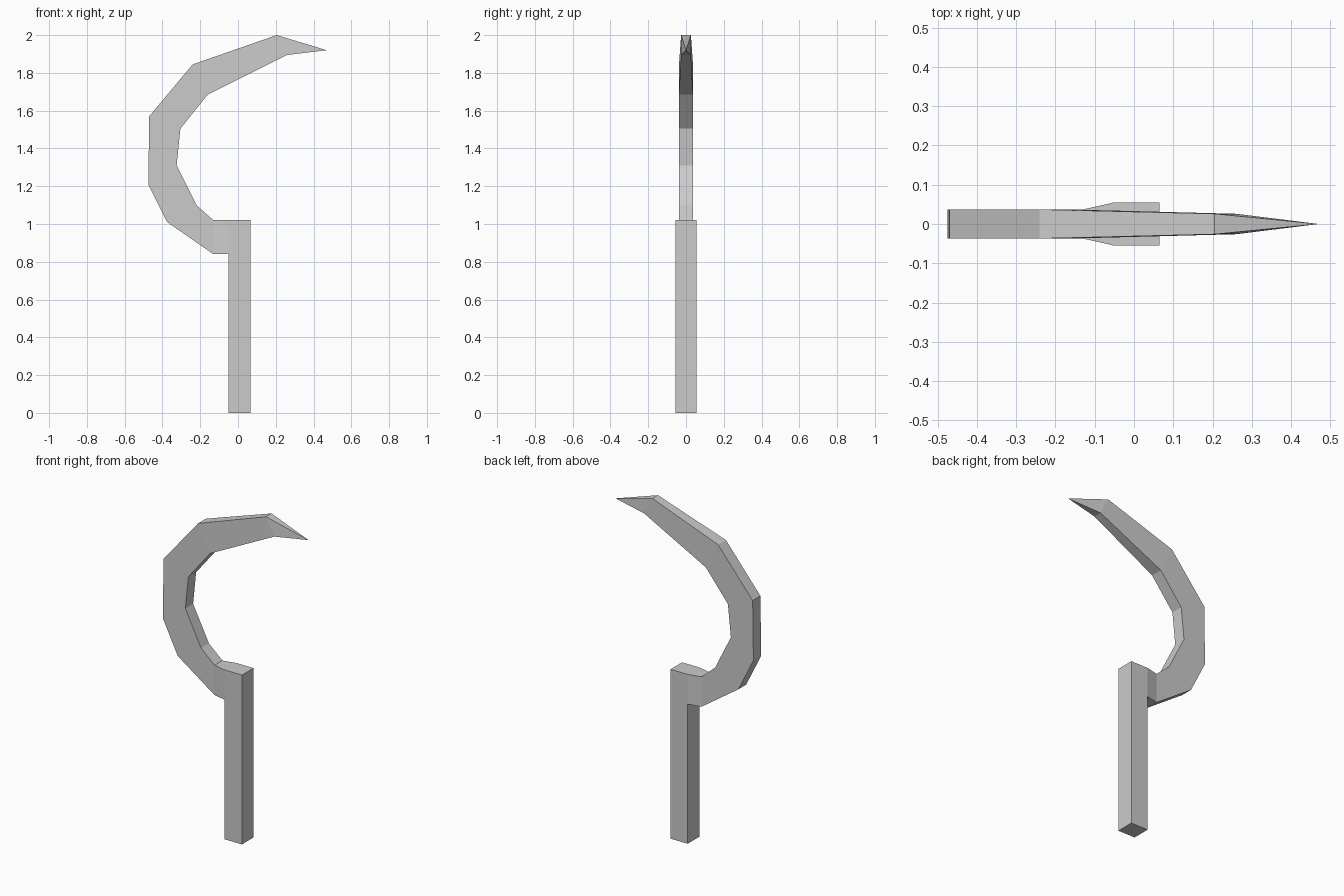
import bpy, bmesh
from mathutils import Vector

cube = bpy.data.objects.get("Cube")
if cube:
    bpy.data.objects.remove(cube, do_unlink=True)

# Plain grey for the whole tool
grey = bpy.data.materials.new("light_grey")
grey.use_nodes = True
colour = (0.6, 0.6, 0.6, 1)
grey.diffuse_color = colour
grey.node_tree.nodes["Principled BSDF"].inputs["Base Color"].default_value = colour

bm = bmesh.new()


def ring(corners):
    return [bm.verts.new(c) for c in corners]


def bridge(a, b, skip=None):
    """Join two four-sided rings, leaving one side open if asked."""
    for i in range(4):
        if i != skip:
            j = (i + 1) % 4
            bm.faces.new((a[i], a[j], b[j], b[i]))


# Handle: square post, open on its right side where the blade grows out
left, right, half = 0.065, -0.05, 0.055
levels = [ring([(right, -half, z), (left, -half, z), (left, half, z), (right, half, z)])
          for z in (0, 0.84, 1.02)]
bm.faces.new(levels[0])
bm.faces.new(levels[-1])
bridge(levels[0], levels[1])
bridge(levels[1], levels[2], skip=3)

# Blade sections: outer edge (x, z), inner edge (x, z), half thickness
sections = [
    ((-0.13, 0.84), (-0.13, 1.02), 0.037),
    ((-0.375, 1.01), (-0.22, 1.10), 0.037),
    ((-0.475, 1.21), (-0.325, 1.31), 0.037),
    ((-0.47, 1.57), (-0.305, 1.505), 0.037),
    ((-0.24, 1.845), (-0.16, 1.685), 0.037),
    ((0.205, 2.0), (0.26, 1.895), 0.026),
]
low, high = levels[1], levels[2]
last = [low[0], low[3], high[3], high[0]]
for (ox, oz), (ix, iz), t in sections:
    new = ring([(ox, -t, oz), (ox, t, oz), (ix, t, iz), (ix, -t, iz)])
    bridge(last, new)
    last = new

# Pointed tip
tip = bm.verts.new(Vector((0.47, 0, 1.92)))
for i in range(4):
    bm.faces.new((last[i], last[(i + 1) % 4], tip))

bmesh.ops.recalc_face_normals(bm, faces=bm.faces)
mesh = bpy.data.meshes.new("sickle")
bm.to_mesh(mesh)
bm.free()
mesh.materials.append(grey)
sickle = bpy.data.objects.new("sickle", mesh)
bpy.context.collection.objects.link(sickle)
